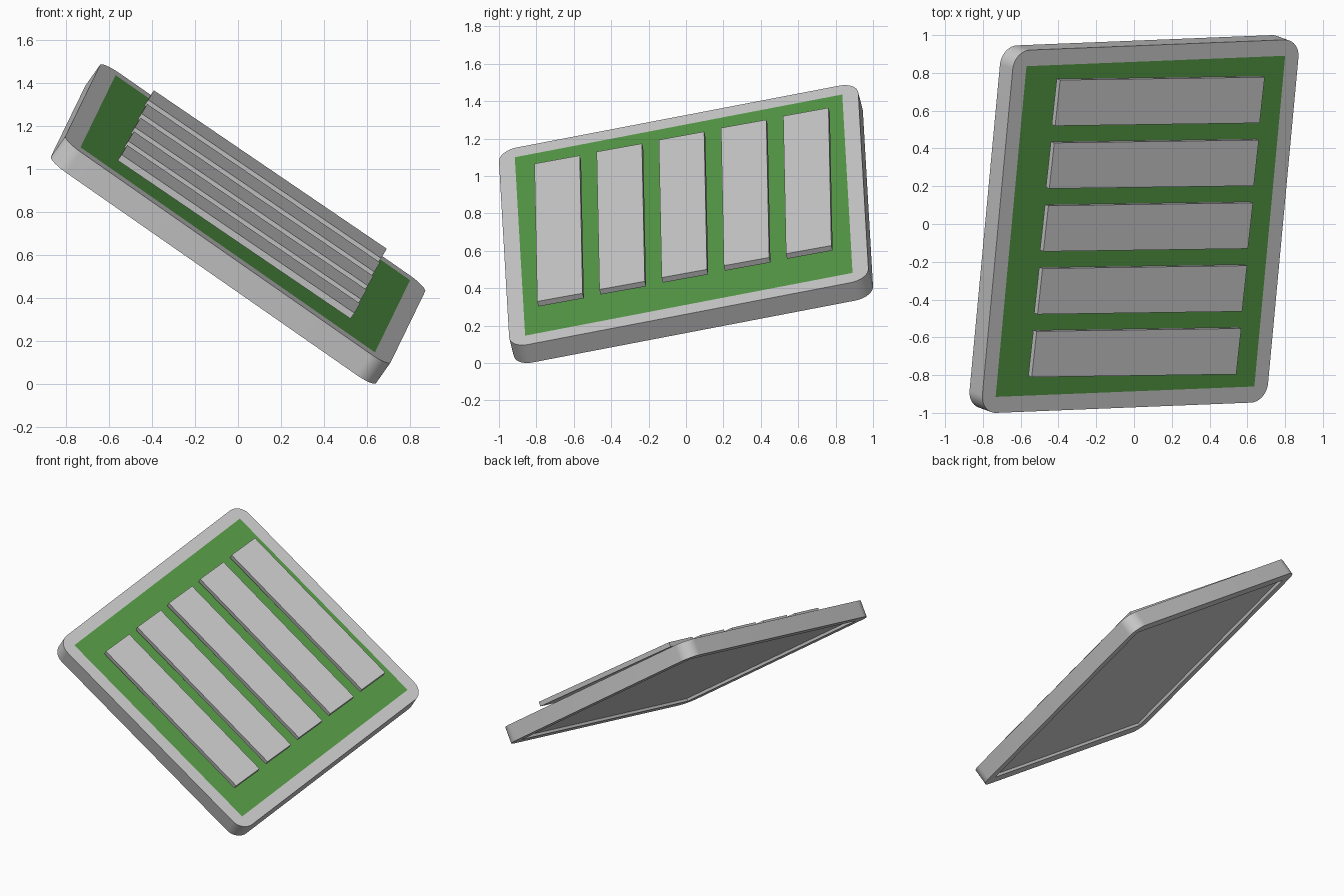
import bpy
import math
from mathutils import Matrix, Vector

if "Cube" in bpy.data.objects:
    bpy.data.objects.remove(bpy.data.objects["Cube"])


def pose(x_axis, y_axis, origin):
    """Matrix from two nearly perpendicular directions and an origin."""
    x = Vector(x_axis).normalized()
    z = x.cross(Vector(y_axis)).normalized()
    y = z.cross(x)
    rot = Matrix((x, y, z)).transposed()
    return Matrix.Translation(origin) @ rot.to_4x4()


BODY = pose((0.820, 0.033, -0.571), (0.089, 0.978, 0.189), (0, 0, 0.745))
HALF_X, HALF_Y, HALF_T = 0.922, 0.982, 0.06     # outer frame
IN_X, IN_Y = 0.835, 0.895                       # frame opening
RADIUS = 0.10


def box(name, size, matrix):
    bpy.ops.mesh.primitive_cube_add(size=1)
    obj = bpy.context.object
    obj.name = name
    obj.data.transform(Matrix.Diagonal((*size, 1)))
    obj.matrix_world = matrix
    return obj


def add_loop(curve, points):
    spline = curve.splines.new('POLY')
    spline.points.add(len(points) - 1)
    for p, (x, y) in zip(spline.points, points):
        p.co = (x, y, 0, 1)
    spline.use_cyclic_u = True


# Rounded frame with a sharp rectangular opening
outer, inner = [], []
for i, (sx, sy) in enumerate(((1, 1), (-1, 1), (-1, -1), (1, -1))):
    inner.append((sx * IN_X, sy * IN_Y))
    for k in range(13):
        a = math.radians(90 * i + 7.5 * k)
        outer.append((sx * (HALF_X - RADIUS) + RADIUS * math.cos(a),
                      sy * (HALF_Y - RADIUS) + RADIUS * math.sin(a)))
outline = bpy.data.curves.new("frame", 'CURVE')
outline.dimensions = '2D'
outline.fill_mode = 'BOTH'
outline.extrude = HALF_T
add_loop(outline, outer)
add_loop(outline, inner)
frame = bpy.data.objects.new("frame", outline)
bpy.context.collection.objects.link(frame)
bpy.ops.object.select_all(action='DESELECT')
frame.select_set(True)
bpy.context.view_layer.objects.active = frame
bpy.ops.object.convert(target='MESH')
frame = bpy.context.object
frame.matrix_world = BODY
bpy.ops.object.shade_smooth_by_angle(angle=math.radians(30))

# Green panel flush with the frame top, grey backing recessed underneath
panel = box("panel", (2 * IN_X, 2 * IN_Y, 0.03),
            BODY @ Matrix.Translation((0, 0, HALF_T - 0.015)))
green = bpy.data.materials.new("green")
green.diffuse_color = (0.09, 0.32, 0.06, 1)
green.use_nodes = True
green.node_tree.nodes["Principled BSDF"].inputs["Base Color"].default_value = green.diffuse_color
panel.data.materials.append(green)
box("backing", (2 * IN_X, 2 * IN_Y, 0.07), BODY @ Matrix.Translation((0, 0, -0.005)))

# Five slats floating above the panel, each turned very slightly
for i in range(5):
    centre = BODY @ Vector((0.002, 0.01 + 0.34 * (i - 2), 0.1125))
    box(f"slat_{i + 1}", (1.31, 0.248, 0.033),
        pose((0.826, 0.0115, -0.562), (0.104, 0.978, 0.179), centre))

# Rest the lowest point on the ground
bpy.context.view_layer.update()
low = min((frame.matrix_world @ v.co).z for v in frame.data.vertices)
for obj in bpy.context.scene.objects:
    obj.matrix_world = Matrix.Translation((0, 0, -low)) @ obj.matrix_world
